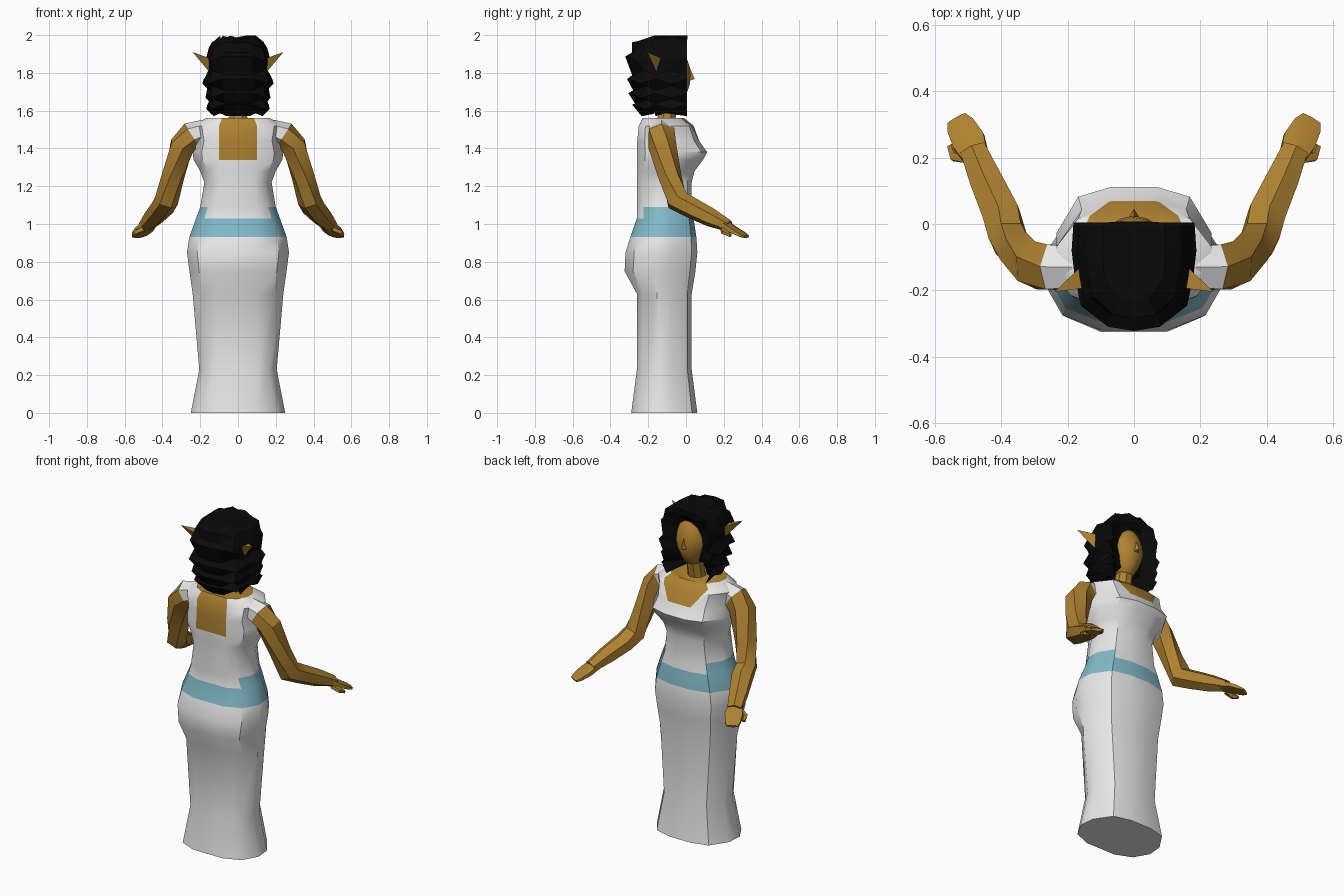
import bpy, bmesh, math
from mathutils import Vector

cube = bpy.data.objects.get("Cube")
if cube:
    bpy.data.objects.remove(cube, do_unlink=True)


def material(name, rgb):
    m = bpy.data.materials.new(name)
    m.use_nodes = True
    m.diffuse_color = (*rgb, 1)
    m.node_tree.nodes["Principled BSDF"].inputs["Base Color"].default_value = (*rgb, 1)
    return m


SKIN = material("ochre skin", (0.42, 0.22, 0.03))
WHITE = material("white cloth", (0.8, 0.8, 0.8))
BLUE = material("blue sash", (0.22, 0.49, 0.58))
BLACK = material("black hair", (0.003, 0.003, 0.003))


def finish(bm, name, mats, angle=None):
    bmesh.ops.recalc_face_normals(bm, faces=bm.faces)
    me = bpy.data.meshes.new(name)
    bm.to_mesh(me)
    bm.free()
    for m in mats:
        me.materials.append(m)
    ob = bpy.data.objects.new(name, me)
    bpy.context.scene.collection.objects.link(ob)
    if angle:
        bpy.ops.object.select_all(action='DESELECT')
        ob.select_set(True)
        bpy.context.view_layer.objects.active = ob
        bpy.ops.object.shade_smooth_by_angle(angle=math.radians(angle))
    return ob


def loft(rings):
    """Skin a list of equal-length rings and close both ends."""
    bm = bmesh.new()
    vs = [[bm.verts.new(p) for p in r] for r in rings]
    n = len(rings[0])
    for a, b in zip(vs, vs[1:]):
        for i in range(n):
            j = (i + 1) % n
            bm.faces.new((a[i], a[j], b[j], b[i]))
    bm.faces.new(vs[0][::-1])
    bm.faces.new(vs[-1])
    return bm


def tube(path, side, sides=6):
    """Rings along a path of (x, y, z, half width, half height)."""
    pts = [Vector(p[:3]) for p in path]
    rings = []
    for k, p in enumerate(path):
        t = (pts[min(k + 1, len(pts) - 1)] - pts[max(k - 1, 0)]).normalized()
        u = t.cross(Vector((0, 0, 1))).normalized()
        v = u.cross(t)
        ring = []
        for i in range(sides):
            a = 2 * math.pi * (i + 0.5) / sides
            q = pts[k] + u * math.cos(a) * p[3] + v * math.sin(a) * p[4]
            ring.append((q.x * side, q.y, q.z))
        rings.append(ring)
    return loft(rings)


# Dress: height, half width, back y, front y
def dress_ring(z, w, yb, yf):
    d = yf - yb
    half = [(min(0.1, 0.5 * w), yb), (0.8 * w, yb + 0.12 * d), (w, yb + 0.37 * d),
            (0.97 * w, yb + 0.63 * d), (0.7 * w, yb + 0.92 * d), (0.28 * w, yf)]
    return [(x, y, z) for x, y in half] + [(-x, y, z) for x, y in reversed(half)]


levels = [(0, .25, -.29, .06), (.23, .205, -.26, .03), (.63, .24, -.26, .03),
          (.75, .257, -.325, .05), (.85, .27, -.32, .06), (.93, .258, -.295, .055),
          (1.03, .222, -.26, .04), (1.09, .2, -.26, .03), (1.22, .178, -.26, .03),
          (1.28, .2, -.26, .045), (1.34, .235, -.26, .09), (1.38, .24, -.26, .112),
          (1.44, .225, -.258, .07), (1.52, .24, -.25, .04), (1.56, .17, -.23, -.01)]
bm = loft([dress_ring(*l) for l in levels])
# Neckline cuts
for s in (1, -1):
    chest = [f for f in bm.faces if f.calc_center_median().y > -0.04
             and f.calc_center_median().z > 1.44]
    geom = chest + list({e for f in chest for e in f.edges}) + list({v for f in chest for v in f.verts})
    bmesh.ops.bisect_plane(bm, geom=geom, plane_co=(0.07 * s, 0, 1.43), plane_no=(s, 0, -0.7))
for f in bm.faces:
    c = f.calc_center_median()
    f.material_index = 0
    if .93 < c.z < 1.03 or (1.03 < c.z < 1.09 and (c.y > -.22 and abs(c.x) > 0.15)):
        f.material_index = 1
    elif c.z > 1.55:
        f.material_index = 2
    elif c.y > -.04 and c.z > 1.44 and abs(c.x) < 0.07 + 0.7 * (c.z - 1.43):
        f.material_index = 2
    elif c.y < -.2 and abs(c.x) < .05 and 1.34 < c.z < 1.54:
        f.material_index = 2
finish(bm, "dress", [WHITE, BLUE, SKIN], 35)

# Neck
finish(tube([(0, -.12, 1.5, .075, .06), (0, -.1, 1.57, .05, .05), (0, -.08, 1.68, .048, .05)], 1, 8),
       "neck", [SKIN], 35)

# Head tapered towards the chin
bm = bmesh.new()
bmesh.ops.create_uvsphere(bm, u_segments=16, v_segments=10, radius=1)
for v in bm.verts:
    taper = 1 + 0.25 * min(0, v.co.z)
    v.co = Vector((v.co.x * .105 * taper, v.co.y * .115 - .09, v.co.z * .16 + 1.785))
finish(bm, "head", [SKIN], 35)

# Nose
bm = bmesh.new()
n = [bm.verts.new(p) for p in ((0, .015, 1.84), (-.022, .01, 1.755), (.022, .01, 1.755), (0, .046, 1.768))]
for f in ((0, 1, 3), (1, 2, 3), (2, 0, 3), (0, 2, 1)):
    bm.faces.new([n[i] for i in f])
finish(bm, "nose", [SKIN])


# Hair: height, half width, back y, face recess y, recess half width
def hair_ring(k, z, w, yb, yin, xin):
    half = [(xin, yin), (.97 * w, .004), (w, -.08), (.95 * w, -.16),
            (.85 * w, yb + .065), (.45 * w, yb + .012)]
    out = [(0, yin, z)]
    for i, (x, y) in enumerate(half):
        zig = (-1) ** (i + k) * 0.012
        out.append((x, y, z + zig))
    out.append((0, yb, z - .012 * (-1) ** k))
    return out + [(-x, y, zz) for x, y, zz in reversed(out[1:-1])]


hair = [(1.583, .135, -.235, -.17, .07), (1.62, .168, -.285, -.17, .075),
        (1.65, .15, -.27, -.13, .08), (1.68, .172, -.305, -.05, .085),
        (1.72, .16, -.28, -.035, .09), (1.755, .188, -.312, -.035, .09),
        (1.80, .158, -.285, -.035, .09), (1.875, .172, -.322, -.03, .085),
        (1.92, .155, -.285, -.02, .07), (1.95, .142, -.285, .0, .05),
        (1.985, .095, -.235, .008, .04)]
finish(loft([hair_ring(k, *h) for k, h in enumerate(hair)]), "hair", [BLACK])

for s, label in ((1, "left"), (-1, "right")):
    # Pointed ear
    bm = bmesh.new()
    e = [bm.verts.new((x * s, y, z)) for x, y, z in
         ((.13, -.10, 1.865), (.14, -.15, 1.79), (.13, -.19, 1.87), (.24, -.205, 1.91))]
    for f in ((0, 1, 3), (1, 2, 3), (2, 0, 3), (0, 2, 1)):
        bm.faces.new([e[i] for i in f])
    finish(bm, label + "_ear", [SKIN])

    # Arm with a white shoulder strap
    bm = tube([(.17, -.13, 1.5, .07, .055), (.245, -.13, 1.475, .078, .068),
               (.295, -.125, 1.415, .075, .072), (.345, -.085, 1.25, .065, .06),
               (.378, -.045, 1.125, .062, .066), (.40, .03, 1.085, .064, .056),
               (.445, .13, 1.035, .056, .05), (.485, .225, .99, .045, .032)], s)
    for f in bm.faces:
        f.material_index = 1 if abs(f.calc_center_median().x) < .23 else 0
    finish(bm, label + "_arm", [SKIN, WHITE], 30)

    # Hand and thumb
    finish(tube([(.475, .2, .995, .045, .03), (.498, .25, .97, .058, .022),
                 (.522, .295, .945, .05, .016), (.535, .318, .933, .035, .009)], s),
           label + "_hand", [SKIN], 30)
    finish(tube([(.50, .2, .975, .022, .018), (.54, .205, .955, .02, .015),
                 (.553, .235, .938, .012, .01)], s, 5), label + "_thumb", [SKIN], 30)
